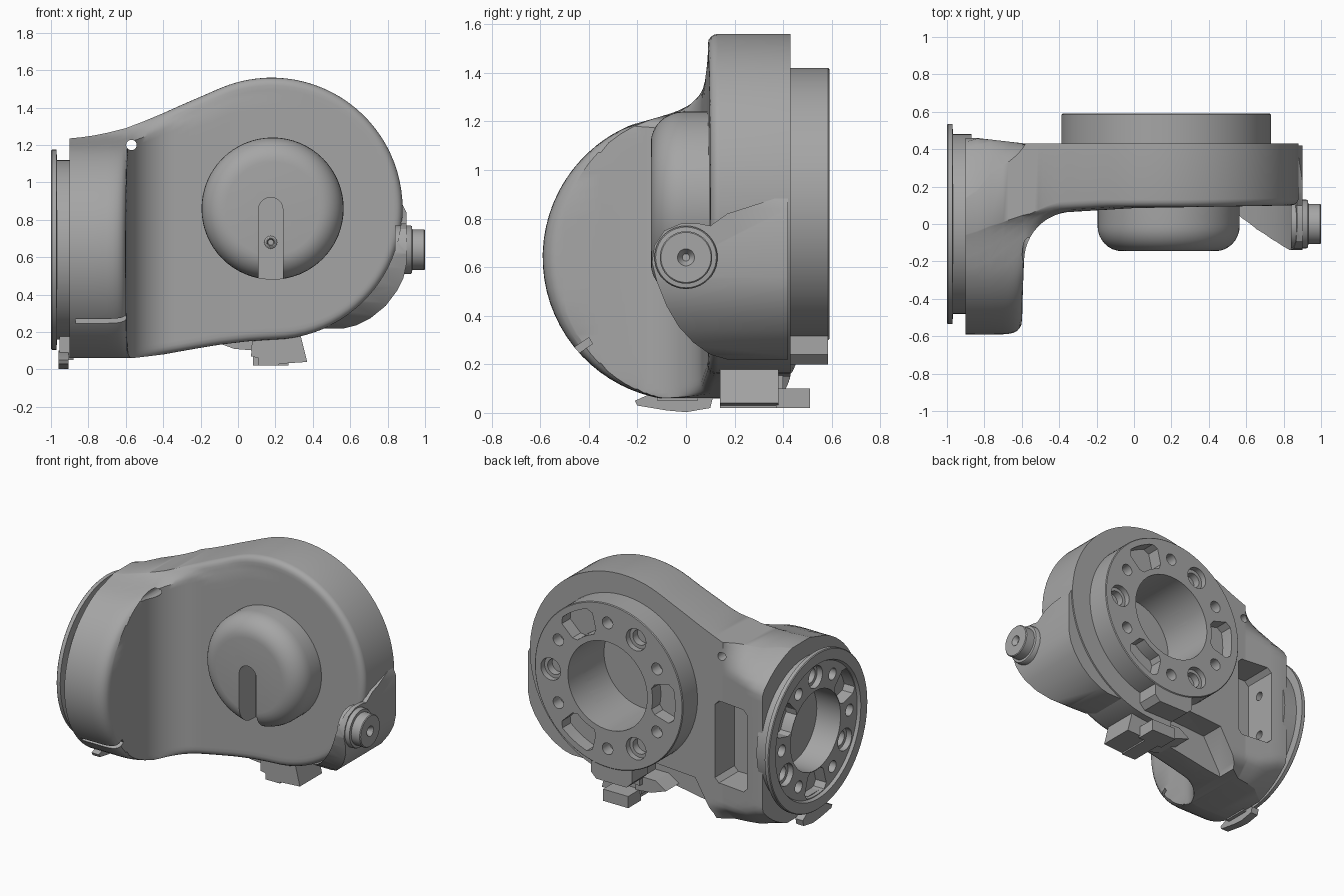
import bpy, bmesh, math
from math import sin, cos, pi, sqrt, hypot

cube = bpy.data.objects.get("Cube")
if cube:
    bpy.data.objects.remove(cube, do_unlink=True)

GREY = (0.38, 0.38, 0.38, 1)
mat = bpy.data.materials.new("plain grey")
mat.use_nodes = True
mat.diffuse_color = GREY
for node in mat.node_tree.nodes:
    if node.type == 'BSDF_PRINCIPLED':
        node.inputs["Base Color"].default_value = GREY


# ---- helpers
def loft(name, loops, cap_end=True):
    """Solid skinned through closed loops of equal length."""
    bm = bmesh.new()
    rings = [[bm.verts.new(p) for p in loop] for loop in loops]
    n = len(rings[0])
    for a, b in zip(rings, rings[1:]):
        for i in range(n):
            k = (i + 1) % n
            bm.faces.new((a[i], a[k], b[k], b[i]))
    bm.faces.new(rings[0])
    if cap_end:
        bm.faces.new(rings[-1])
    bmesh.ops.remove_doubles(bm, verts=bm.verts, dist=0.0005)
    bmesh.ops.recalc_face_normals(bm, faces=bm.faces)
    mesh = bpy.data.meshes.new(name)
    bm.to_mesh(mesh)
    bm.free()
    mesh.materials.append(mat)
    ob = bpy.data.objects.new(name, mesh)
    bpy.context.collection.objects.link(ob)
    return ob


PLACE = {'x': lambda a, b, h: (h, a, b), 'y': lambda a, b, h: (a, h, b)}


def prism(name, pts, axis, lo, hi):
    return loft(name, [[PLACE[axis](a, b, h) for a, b in pts] for h in (lo, hi)])


def lathe(name, profile, axis, ca, cb, n=64):
    return loft(name, [[PLACE[axis](a, b, h) for a, b in circle(ca, cb, r, n)]
                       for r, h in profile])


def circle(a, b, r, n=64):
    return [(a + r * cos(2 * pi * i / n), b + r * sin(2 * pi * i / n)) for i in range(n)]


def rect(a0, a1, b0, b1):
    return [(a0, b0), (a1, b0), (a1, b1), (a0, b1)]


def sector(a, b, r0, r1, mid, half, n=8):
    """Ring segment with clipped corners."""
    arc = [mid - half + 2 * half * i / n for i in range(n + 1)]
    ends = [.03] + [0] * (n - 1) + [.03]
    return ([(a + (r1 - e) * cos(t), b + (r1 - e) * sin(t)) for t, e in zip(arc, ends)] +
            [(a + (r0 + e) * cos(t), b + (r0 + e) * sin(t)) for t, e in zip(arc[::-1], ends)])


def boolean(ob, tool, op='DIFFERENCE', keep=False):
    mod = ob.modifiers.new("cut", 'BOOLEAN')
    mod.operation, mod.solver, mod.object = op, 'EXACT', tool
    bpy.context.view_layer.objects.active = ob
    bpy.ops.object.modifier_apply(modifier=mod.name)
    if not keep:
        bpy.data.objects.remove(tool, do_unlink=True)


def lerp(x, pts):
    if x <= pts[0][0]:
        return pts[0][1]
    for (x0, y0), (x1, y1) in zip(pts, pts[1:]):
        if x <= x1:
            return y0 + (y1 - y0) * (x - x0) / (x1 - x0)
    return pts[-1][1]


# ---- main dimensions
CX, CZ, R = 0.18, 0.86, 0.70       # big round end of the arm
HZ, HR = 0.64, 0.59                # round housing at the side
ROUND = 0.04                       # soft front edge of the arm
TOP = [(-.9, 1.235), (-.8, 1.245), (-.7, 1.265), (-.6, 1.29), (-.5, 1.328),
       (-.4, 1.37), (-.3, 1.415), (-.2, 1.458), (-.1, 1.502)]
BOTTOM = [(-.9, .06), (-.55, .062), (-.4, .08), (-.25, .107), (-.1, .132), (.05, .15), (.18, .16)]
SHOULDER = [(.55, -.21), (.58, -.1), (.61, -.01), (.65, .045), (.7, .075), (.82, .09)]


def front_y(z, r):
    d = min(z - HZ, .55)
    y = -r * sqrt(max(1 - (d / HR) ** 2, 0))
    return max(lerp(z - HZ, SHOULDER), y) if z - HZ > .55 else y


def section(x, plan, r, rows=36):
    """Cross-section of the body at x: a front edge and a back edge."""
    arc = sqrt(max(R * R - (x - CX) ** 2, 0))
    zt = CZ + arc if x > -.1 else lerp(x, TOP)
    zb = CZ - arc if x > CX else lerp(x, BOTTOM)
    flat = lerp(x, [(-.84, 0), (-.58, 1)])
    hub_r = lerp(x, [(-.9, .61), (-.75, .65)])
    front, back = [], []
    for j in range(rows + 1):
        z = zb + (zt - zb) * (1 - cos(pi * j / rows)) / 2
        edge = R - hypot(x - CX, z - CZ) if x > CX else min(z - zb, zt - z)
        k = 1 - min(max(edge / ROUND, 0), 1)
        bev = ROUND * (1 - sqrt(1 - k * k)) * lerp(x, [(-.55, 0), (-.4, 1)])
        yf = max(plan, front_y(z, r)) + bev
        hub = min(.46, sqrt(max(hub_r ** 2 - (z - HZ) ** 2, 0)))
        heel = max(0, .16 - z) * flat * lerp(x, [(-.6, 1), (-.45, 0)])
        yb = max(hub + (.43 - hub) * flat - heel, yf + .01)
        front.append((x, yf, z))
        back.append((x, yb, z))
    return front + back[::-1]


# ---- body: round housing flowing into the flat arm
stations = [(-.9, -1, HR), (-.84, -1, HR), (-.77, -1, HR), (-.7, -1, HR), (-.67, -1, .588),
            (-.645, -1, .582), (-.625, -1, .572), (-.61, -1, .556), (-.602, -1, .538),
            (-.598, -.5, .53), (-.594, -.35, .53), (-.588, -.2, .53)]
for i in range(1, 13):              # inner fillet
    t = i / 12 * pi / 2
    stations.append((-.588 + .26 * (1 - cos(t)), -.2 + .265 * sin(t), .53))
for i in range(33):
    x = CX + R * sin(-.77 + (pi / 2 + .77) * i / 32)
    stations.append((x, lerp(x, [(-.33, .065), (0, .085), (.88, .1)]), .53))
body = loft("arm_body", [section(*s) for s in stations], cap_end=False)

# ---- round mounting plate on the back, with key at the bottom
plate = lathe("back_plate", [(.56, .41), (.56, .585), (.555, .59)], 'y', CX - .008, CZ, 96)
key = prism("key", [(.0, .42), (.0, .24), (.04, .2), (.27, .2), (.31, .24), (.31, .42)],
            'y', .41, .585)
boolean(plate, key, 'UNION')

# ---- side flange
flange = lathe("side_flange", [(.48, -.87), (.48, -.968), (.535, -.97), (.535, -.995), (.53, -1),
                               (.46, -1), (.45, -.98)], 'x', 0, HZ, 96)


def bolt_pattern(ob, axis, a, b, rad, face, s, start):
    """Alternate wedges, counterbores and small holes around a face."""
    def cut(pts, depth):
        lo, hi = sorted((face + s * .05, face - s * depth))
        boolean(ob, prism("cutter", pts, axis, lo, hi))
    for k in range(12):
        t = start + k * pi / 6
        p = (a + rad * cos(t), b + rad * sin(t))
        if k % 4 == 0:
            cut(sector(a, b, rad - .09, rad + .08, t, .28), .09)
        elif k % 4 == 2:
            cut(circle(*p, .075, 24), .04)
            cut(circle(*p, .052, 20), .09)
        else:
            cut(circle(*p, .04, 16), .08)


bolt_pattern(plate, 'y', CX, CZ, .43, .59, 1, pi)
bolt_pattern(flange, 'x', 0, HZ, .365, -.98, -1, pi / 6)

# ---- deep bores through the plates into the body
for ob, axis, a, b, r, lo, hi in ((plate, 'y', CX, CZ, .3, .2, .7),
                                  (flange, 'x', 0, HZ, .27, -1.1, -.8)):
    bore = prism("bore", circle(a, b, r), axis, lo, hi)
    boolean(ob, bore, keep=True)
    boolean(body, bore)

# ---- back pocket with two screw holes, underside recess, through hole, housing slit
boolean(body, prism("pocket", [(-.78, .36), (-.75, .33), (-.55, .33), (-.52, .36),
                               (-.52, .86), (-.55, .89), (-.75, .89), (-.78, .86)], 'y', .22, .6))
for z in (.45, .74):
    boolean(body, prism("screw_hole", circle(.33, z, .03, 16), 'x', -.83, -.7))
boolean(body, prism("recess", [(-.54, -.1), (-.5, .1), (-.37, .32), (-.05, .34), (.05, .3),
                               (.05, -.1)], 'y', .26, .6))
boolean(body, prism("through_hole", circle(-.57, 1.2, .028, 20), 'y', -.7, .7))
boolean(body, prism("slit", [(-.49, .25), (-.4, .31), (-.385, .285), (-.47, .225)], 'x', -.87, -.5))

# ---- front dome with keyhole slot and screw
ARC = [i * pi / 16 for i in range(9)]
dome = lathe("front_dome", [(.38, .14)] + [(.25 + .13 * cos(t), -.01 - .135 * sin(t)) for t in ARC],
             'y', CX + .005, CZ)
slot = [(.11, .4), (.24, .4)] + [(.175 + .065 * cos(i * pi / 10), .855 + .065 * sin(i * pi / 10))
                                 for i in range(11)]
boolean(dome, prism("slot", slot, 'y', -.3, .03))
screw = lathe("slot_screw", [(.035, .06), (.035, .005), (.025, -.002), (.02, -.002), (.015, .02)],
              'y', .175, .68, 20)

# ---- side block wrapped around the arm, with a round connector
block = prism("side_block", [(.42, .9), (.17, .82), (.1, .77), (.05, .78), (-.02, .78), (-.09, .75),
                             (-.13, .69), (-.14, .62), (-.12, .54), (-.08, .44), (-.03, .355),
                             (.03, .29), (.1, .24), (.17, .22), (.42, .22)], 'x', .25, .9)
boolean(block, prism("outline", [(.2, .21), (.55, .215), (.63, .235), (.71, .275), (.79, .34),
                                 (.85, .42), (.885, .49), (.9, .56), (.9, .84), (.86, .92),
                                 (.2, .92)], 'y', -.3, .5), 'INTERSECT')
boolean(block, prism("clearance", circle(CX, CZ, R - .004, 96), 'y', -.4, .15))
boolean(block, prism("bore", circle(CX, CZ, .5), 'y', .05, .6))
connector = lathe("side_connector", [(.13, .84), (.13, .922), (.125, .93), (.108, .932),
                                     (.108, .995), (.103, 1), (.035, 1), (.015, .97)],
                  'x', 0, HZ, 40)

# ---- bracket, foot and clips underneath
bracket = prism("bottom_bracket", [(.08, .24), (.07, .07), (.11, .06), (.11, .02), (.22, .02),
                                   (.22, .03), (.37, .04), (.32, .24)], 'y', .14, .38)
foot = prism("bracket_foot", rect(.08, .27, .02, .1), 'y', .37, .51)
fin = prism("bottom_fin", [(-.13, .15), (-.02, .11), (.1, .1), (.1, .2), (-.05, .2)], 'y', .17, .4)
clip = prism("flange_clip", [(-.21, .05), (-.2, .03), (-.08, .01), (0, .003), (.1, .02), (.11, .06),
                             (.05, .1), (-.1, .1)], 'x', -.96, -.905)
clip_neck = prism("clip_neck", rect(-.12, .05, .05, .2), 'x', -.955, -.88)

# ---- smooth shading with crisp edges
bpy.ops.object.select_all(action='DESELECT')
for ob in (body, plate, flange, dome, screw, block, connector, bracket, foot, fin, clip, clip_neck):
    ob.select_set(True)
    bpy.context.view_layer.objects.active = ob
bpy.ops.object.shade_smooth_by_angle(angle=math.radians(32))
